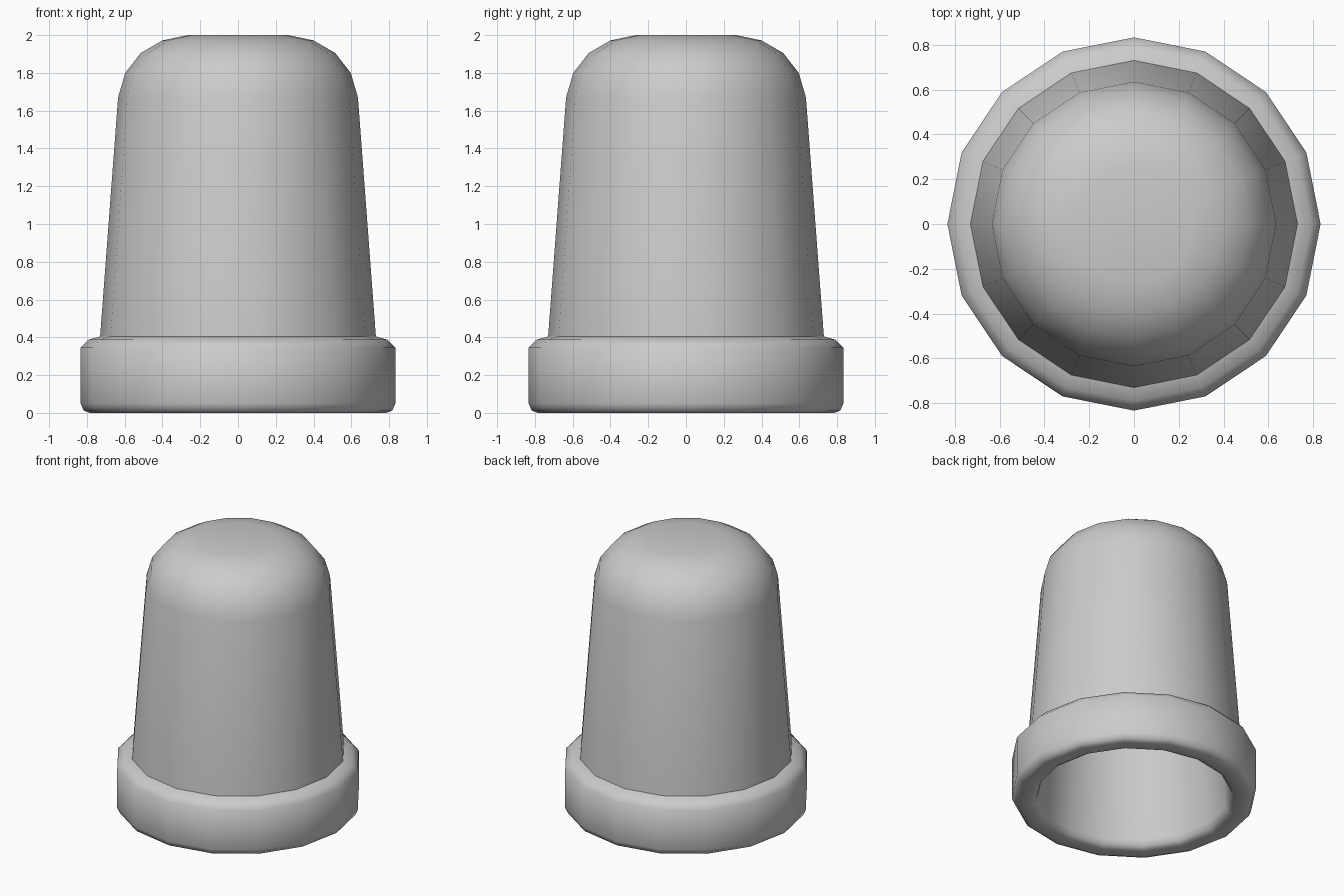
import bpy
import bmesh
import math

cube = bpy.data.objects.get("Cube")
if cube:
    bpy.data.objects.remove(cube, do_unlink=True)

SIDES = 16

grey = bpy.data.materials.new("plain_grey")
grey.use_nodes = True
colour = (0.6, 0.6, 0.6, 1.0)
grey.diffuse_color = colour
grey.node_tree.nodes["Principled BSDF"].inputs["Base Color"].default_value = colour


def lathe(name, profile):
    """Spin a (radius, height) profile around z; radius 0 ends become caps."""
    bm = bmesh.new()
    verts = [bm.verts.new((r, 0, z)) for r, z in profile]
    edges = [bm.edges.new(pair) for pair in zip(verts, verts[1:])]
    bmesh.ops.spin(bm, geom=verts + edges, cent=(0, 0, 0), axis=(0, 0, 1),
                   angle=math.tau, steps=SIDES, use_duplicate=False)
    bmesh.ops.remove_doubles(bm, verts=bm.verts, dist=0.0005)
    bmesh.ops.recalc_face_normals(bm, faces=bm.faces)
    mesh = bpy.data.meshes.new(name)
    bm.to_mesh(mesh)
    bm.free()
    mesh.materials.append(grey)
    obj = bpy.data.objects.new(name, mesh)
    bpy.context.collection.objects.link(obj)
    bpy.ops.object.select_all(action="DESELECT")
    obj.select_set(True)
    bpy.context.view_layer.objects.active = obj
    bpy.ops.object.shade_smooth_by_angle(angle=math.radians(50))
    return obj


# Outside: tapered wall with a rounded dome
dome = [(0.73, 0.405), (0.635, 1.67), (0.597, 1.80), (0.515, 1.905),
        (0.40, 1.972), (0.265, 2.0), (0, 2.0)]
# Rounded collar around the open end
collar = [(0.70, 0), (0.785, 0), (0.817, 0.013), (0.833, 0.05),
          (0.833, 0.345), (0.79, 0.388)]
# Inside: hollow wall that follows the dome
hollow = [(0, 1.90), (0.22, 1.90), (0.34, 1.875), (0.44, 1.82),
          (0.51, 1.73), (0.54, 1.62), (0.655, 0.06), (0.67, 0.018)]

lathe("hollow_cap", hollow + collar + dome)
